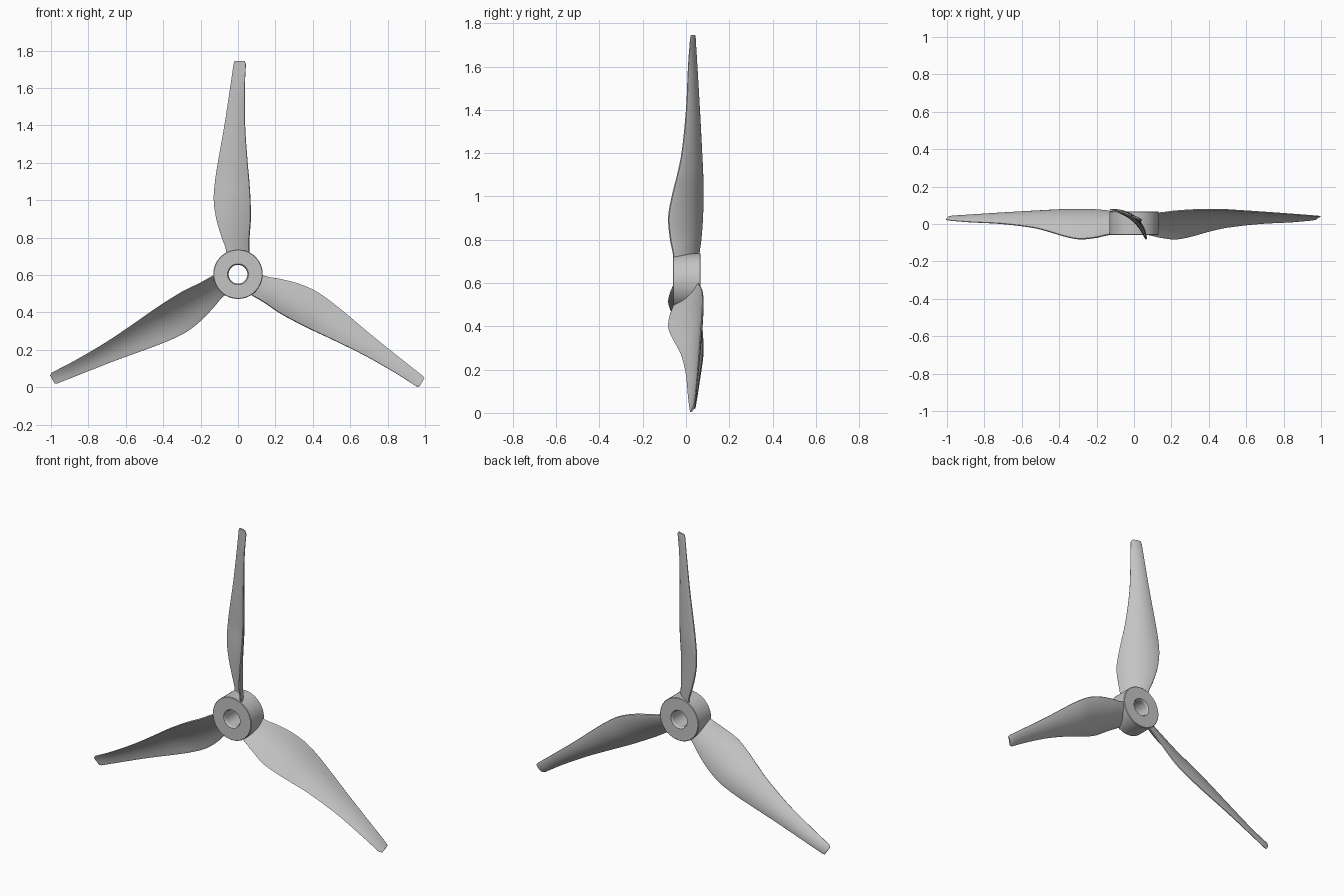
import bpy, bmesh, math
from mathutils import Vector, Matrix

cube = bpy.data.objects.get("Cube")
if cube:
    bpy.data.objects.remove(cube)

HUB_Z = 0.604
grey = bpy.data.materials.new("light grey plastic")
grey.use_nodes = True
grey.diffuse_color = (0.55, 0.55, 0.55, 1)
grey.node_tree.nodes["Principled BSDF"].inputs["Base Color"].default_value = grey.diffuse_color


def finish(bm, name, angle):
    """Turn a bmesh into a smooth-shaded object centred on the hub axis."""
    bmesh.ops.recalc_face_normals(bm, faces=bm.faces)
    mesh = bpy.data.meshes.new(name)
    bm.to_mesh(mesh)
    bm.free()
    mesh.materials.append(grey)
    obj = bpy.data.objects.new(name, mesh)
    obj.location.z = HUB_Z
    bpy.context.collection.objects.link(obj)
    bpy.ops.object.select_all(action="DESELECT")
    obj.select_set(True)
    bpy.context.view_layer.objects.active = obj
    bpy.ops.object.shade_smooth_by_angle(angle=math.radians(angle))
    return obj


def skin(bm, rings, closed=False):
    """Join neighbouring rings of vertices with quads."""
    pairs = list(zip(rings, rings[1:])) + ([(rings[-1], rings[0])] if closed else [])
    for a, b in pairs:
        for i in range(len(a)):
            j = (i + 1) % len(a)
            bm.faces.new((a[i], a[j], b[j], b[i]))


def spline(points, steps):
    """Smooth curve through uneven stations, keyed by the first component."""
    def slope(i):
        a, b = points[max(i - 1, 0)], points[min(i + 1, len(points) - 1)]
        return (b - a) / (b[0] - a[0])
    out = []
    for i in range(len(points) - 1):
        p, q = points[i], points[i + 1]
        h = q[0] - p[0]
        for s in range(steps):
            t = s / steps
            out.append(p * (1 + 2 * t) * (1 - t) ** 2 + slope(i) * h * t * (1 - t) ** 2
                       + q * t * t * (3 - 2 * t) + slope(i + 1) * h * t * t * (t - 1))
    return out + [points[-1]]


# Hub: lathed ring with a chamfered bore
profile = [(0.05, -0.05), (0.056, -0.06), (0.129, -0.06), (0.132, -0.057),
           (0.132, 0.065), (0.129, 0.068), (0.056, 0.068), (0.05, 0.058)]
SIDES = 64
bm = bmesh.new()
rings = []
for r, y in profile:
    angles = [2 * math.pi * k / SIDES for k in range(SIDES)]
    rings.append([bm.verts.new((r * math.cos(a), y, r * math.sin(a))) for a in angles])
skin(bm, rings, closed=True)
finish(bm, "hub", 30)

# Blade stations: radius, back edge x and y, front edge x and y, camber, thickness
stations = [Vector(s) for s in (
    (0.10, -0.058, 0.058, 0.058, -0.054, 0.10, 0.022),
    (0.14, -0.064, 0.061, 0.059, -0.060, 0.11, 0.022),
    (0.20, -0.086, 0.069, 0.060, -0.072, 0.13, 0.022),
    (0.30, -0.115, 0.076, 0.067, -0.080, 0.14, 0.021),
    (0.40, -0.128, 0.078, 0.065, -0.063, 0.14, 0.020),
    (0.50, -0.121, 0.076, 0.059, -0.038, 0.14, 0.019),
    (0.60, -0.106, 0.071, 0.050, -0.018, 0.13, 0.018),
    (0.80, -0.071, 0.061, 0.037, 0.002, 0.12, 0.015),
    (1.00, -0.041, 0.050, 0.036, 0.011, 0.10, 0.012),
    (1.125, -0.023, 0.042, 0.042, 0.020, 0.08, 0.010))]
rows = spline(stations, 5)
rows.append(Vector((1.141, -0.017, 0.040, 0.033, 0.024, 0.07, 0.008)))

SPAN = 16


def section(bm, row):
    """Thin cambered airfoil loop at one radius."""
    z, lx, ly, rx, ry, camber, thick = row
    start, chord = Vector((lx, ly)), Vector((rx - lx, ry - ly))
    normal = Vector((-chord.y, chord.x))
    upper, lower = [], []
    for k in range(SPAN + 1):
        t = (1 - math.cos(math.pi * k / SPAN)) / 2
        arch = 4 * t * (1 - t)
        mid = start + chord * t + normal * camber * arch
        half = normal.normalized() * thick * (0.16 + 0.34 * arch ** 0.6)
        upper.append(mid + half)
        lower.append(mid - half)
    return [bm.verts.new((p.x, p.y, z)) for p in upper + lower[::-1]]


# Three identical blades around the hub axis
for n, name in enumerate(("upper_blade", "left_blade", "right_blade")):
    bm = bmesh.new()
    rings = [section(bm, row) for row in rows]
    skin(bm, rings)
    bm.faces.new(rings[0])
    bm.faces.new(rings[-1])
    bmesh.ops.transform(bm, matrix=Matrix.Rotation(math.tau * n / 3, 4, "Y"), verts=bm.verts)
    finish(bm, name, 40)
